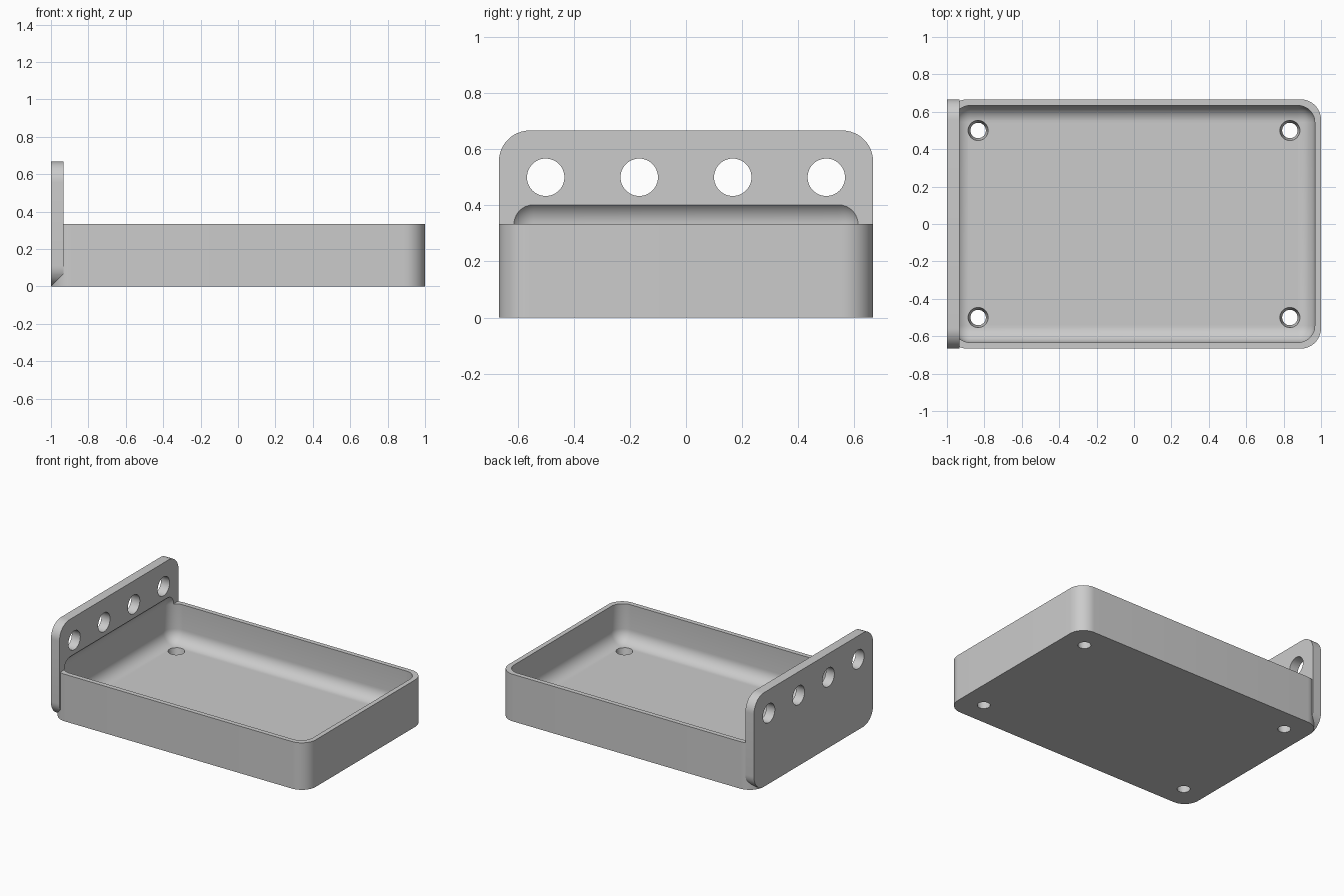
import bpy, bmesh
from mathutils import Matrix, Vector

default = bpy.data.objects.get("Cube")
if default:
    bpy.data.objects.remove(default, do_unlink=True)

UNIT = 1 / 30            # one sixtieth of the overall length
OUTER_R, INNER_R = 0.11, 0.09
HALF_W = 20 * UNIT
TRAY_H, PLATE_H = 10 * UNIT, 20 * UNIT
WALL = UNIT              # side wall thickness
FLOOR = 2 * UNIT         # floor thickness
PLATE_T = 2 * UNIT       # end plate thickness

grey = bpy.data.materials.new("grey")
grey.use_nodes = True
grey.diffuse_color = (0.6, 0.6, 0.6, 1)
grey.node_tree.nodes["Principled BSDF"].inputs["Base Color"].default_value = (0.6, 0.6, 0.6, 1)


def finish(bm, name):
    bmesh.ops.recalc_face_normals(bm, faces=bm.faces)
    mesh = bpy.data.meshes.new(name)
    bm.to_mesh(mesh)
    bm.free()
    mesh.materials.append(grey)
    obj = bpy.data.objects.new(name, mesh)
    bpy.context.scene.collection.objects.link(obj)
    return obj


def rounded_box(name, low, high, radius, axis=None):
    """Box with rounded edges: all of them, or only those along one axis."""
    low, high = Vector(low), Vector(high)
    bm = bmesh.new()
    bmesh.ops.create_cube(bm, size=1)
    bmesh.ops.scale(bm, vec=high - low, verts=bm.verts)
    bmesh.ops.translate(bm, vec=(low + high) / 2, verts=bm.verts)
    edges = [e for e in bm.edges if axis is None
             or abs(e.verts[0].co[axis] - e.verts[1].co[axis]) > 1e-4]
    bmesh.ops.bevel(bm, geom=edges, offset=radius, offset_type='OFFSET',
                    segments=12, profile=0.5, affect='EDGES', clamp_overlap=False)
    return finish(bm, name)


def cone(name, centre, r_low, r_high, depth, axis='Z'):
    bm = bmesh.new()
    bmesh.ops.create_cone(bm, cap_ends=True, segments=48,
                          radius1=r_low, radius2=r_high, depth=depth)
    turn = Matrix.Rotation(1.5707963, 4, 'Y') if axis == 'X' else Matrix()
    bmesh.ops.transform(bm, matrix=Matrix.Translation(centre) @ turn, verts=bm.verts)
    return finish(bm, name)


def combine(body, other, operation):
    """Join or cut with another solid, then drop that solid."""
    mod = body.modifiers.new(other.name, 'BOOLEAN')
    mod.operation, mod.object, mod.solver = operation, other, 'EXACT'
    bpy.context.view_layer.objects.active = body
    bpy.ops.object.modifier_apply(modifier=mod.name)
    bpy.data.objects.remove(other, do_unlink=True)


# Tray block with rounded upright corners, and the tall end plate
tray = rounded_box("tray_with_end_plate", (-1, -HALF_W, 0), (1, HALF_W, TRAY_H), OUTER_R, 2)
plate = rounded_box("end_plate", (-1, -HALF_W, 0), (-1 + PLATE_T, HALF_W, PLATE_H), OUTER_R, 0)
combine(tray, plate, 'UNION')

# Filleted cavity, reaching a little way up into the end plate
cavity = rounded_box("cavity", (-1 + WALL, -HALF_W + WALL, FLOOR),
                     (1 - WALL, HALF_W - WALL, 0.422), INNER_R)
combine(tray, cavity, 'DIFFERENCE')

# Four round holes through the end plate
for i in range(4):
    hole = cone("plate_hole", (-1 + PLATE_T / 2, (i - 1.5) / 3, 0.5),
                2 * UNIT, 2 * UNIT, 4 * PLATE_T, 'X')
    combine(tray, hole, 'DIFFERENCE')

# Four tapered screw holes through the floor, wider at the top
for x in (-25 * UNIT, 25 * UNIT):
    for y in (-0.5, 0.5):
        hole = cone("screw_hole", (x, y, FLOOR / 2), 0.035, 0.06, 2 * FLOOR)
        combine(tray, hole, 'DIFFERENCE')

# Smooth rounds, crisp edges
bpy.ops.object.select_all(action='DESELECT')
tray.select_set(True)
bpy.context.view_layer.objects.active = tray
bpy.ops.object.shade_smooth_by_angle(angle=0.5)
